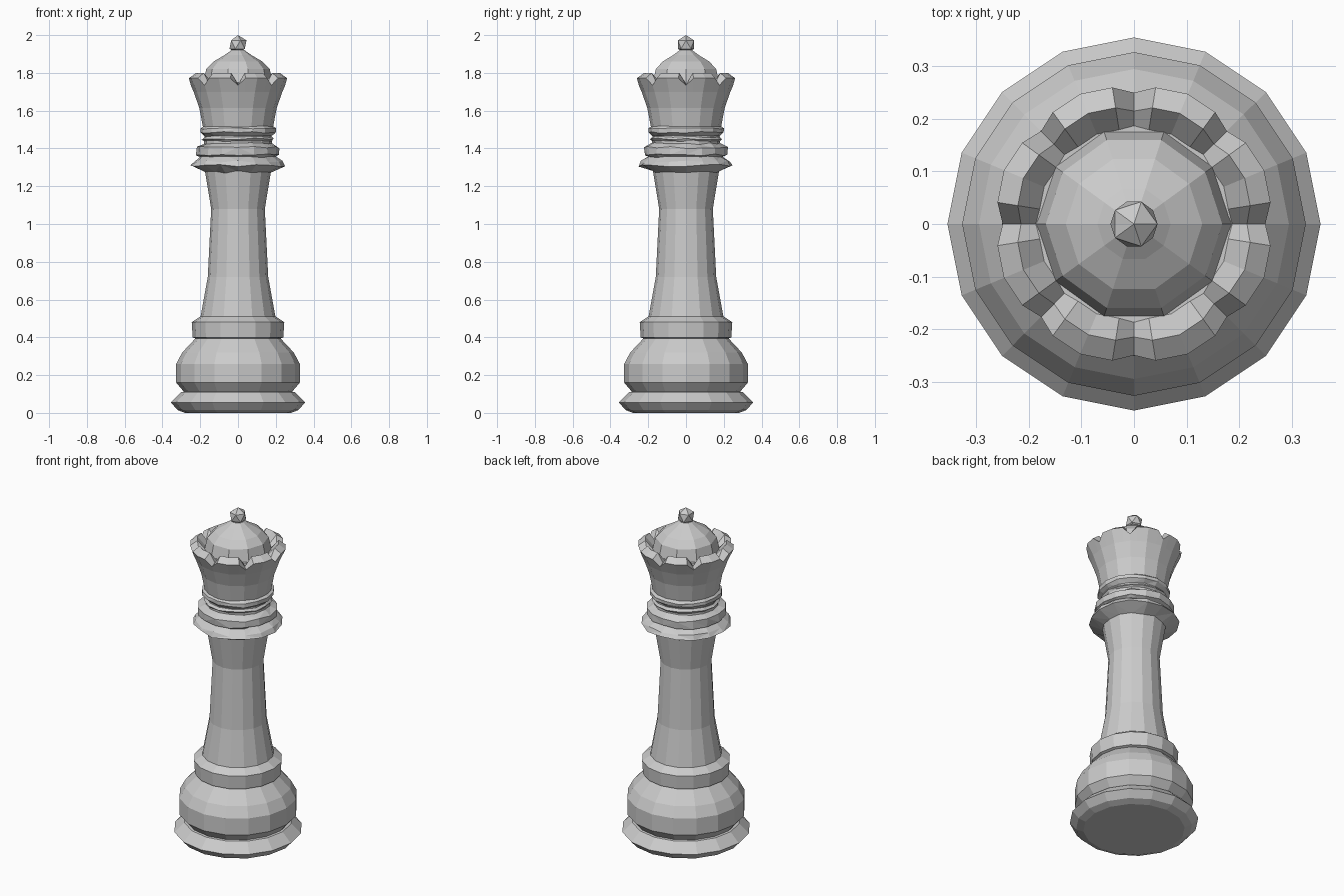
import bpy
import bmesh
import random
from math import cos, sin, pi, radians

random.seed(4)

cube = bpy.data.objects.get("Cube")
if cube:
    bpy.data.objects.remove(cube, do_unlink=True)

GREY = (0.6, 0.6, 0.6, 1.0)
stone = bpy.data.materials.new("plain grey")
stone.use_nodes = True
stone.diffuse_color = GREY
stone.node_tree.nodes["Principled BSDF"].inputs["Base Color"].default_value = GREY


def finish(bm, name):
    """Turn a bmesh into a flat shaded object with the grey material."""
    bmesh.ops.recalc_face_normals(bm, faces=bm.faces)
    mesh = bpy.data.meshes.new(name)
    bm.to_mesh(mesh)
    bm.free()
    mesh.materials.append(stone)
    obj = bpy.data.objects.new(name, mesh)
    bpy.context.collection.objects.link(obj)
    return obj


def skin(bm, rings):
    """Join closed rings of vertices and cap both ends."""
    n = len(rings[0])
    for low, high in zip(rings, rings[1:]):
        for i in range(n):
            j = (i + 1) % n
            bm.faces.new((low[i], low[j], high[j], high[i]))
    bm.faces.new(rings[0][::-1])
    bm.faces.new(rings[-1])


def lathe(name, profile, sides=16, wobble=0.0):
    """Revolve (radius, height) points; wobble makes the rings uneven."""
    bm = bmesh.new()
    rings = []
    for r, z in profile:
        ring = []
        for i in range(sides):
            a = 2 * pi * i / sides
            rr = r + random.uniform(-wobble, wobble) * 0.6
            zz = z + random.uniform(-wobble, wobble)
            ring.append(bm.verts.new((rr * cos(a), rr * sin(a), zz)))
        rings.append(ring)
    skin(bm, rings)
    if wobble:
        bmesh.ops.triangulate(bm, faces=[f for f in bm.faces if len(f.verts) == 4])
    return finish(bm, name)


# Foot and swelling base
lathe("foot", [(0.28, 0), (0.32, 0.015), (0.355, 0.055), (0.30, 0.11), (0.27, 0.115)])
lathe("base_bulge", [(0.285, 0.11), (0.327, 0.16), (0.327, 0.26), (0.295, 0.32), (0.22, 0.40)])
lathe("base_ring", [(0.215, 0.39), (0.24, 0.40), (0.245, 0.48), (0.20, 0.51)])

# Tapering column
lathe("column", [(0.20, 0.50), (0.16, 0.72), (0.142, 1.08), (0.175, 1.28)])

# Uneven collar rings under the head
lathe("collar", [(0.17, 1.275), (0.248, 1.31), (0.235, 1.33), (0.19, 1.365)], wobble=0.007)
lathe("collar_ring", [(0.18, 1.345), (0.22, 1.365), (0.22, 1.405), (0.18, 1.425)], wobble=0.006)
lathe("neck", [(0.18, 1.41), (0.178, 1.48)])
lathe("neck_band", [(0.175, 1.435), (0.19, 1.45), (0.175, 1.465)], wobble=0.004)
lathe("crown_ring", [(0.175, 1.465), (0.20, 1.485), (0.20, 1.505), (0.18, 1.52)], wobble=0.004)

# Flared crown: eight teeth split by narrow notches
columns = []
for tooth in range(8):
    for offset, raised in ((0, False), (9, True), (22.5, True), (36, True)):
        columns.append((tooth * 45 + offset, raised))


def crown_radius(angle, r):
    """Keep extra columns on the flat sides of a sixteen sided ring."""
    off_centre = angle % 22.5 - 11.25
    return r * cos(radians(11.25)) / cos(radians(off_centre))


WALL = [(0.185, 1.51), (0.205, 1.615), (0.235, 1.70)]
TOOTH = [(0.268, 1.772), (0.228, 1.80), (0.185, 1.75)]
NOTCH = [(0.25, 1.735), (0.215, 1.738), (0.187, 1.742)]

bm = bmesh.new()
crown = []
for level in range(len(WALL) + len(TOOTH)):
    ring = []
    for angle, raised in columns:
        profile = WALL + (TOOTH if raised else NOTCH)
        r, z = profile[level]
        r = crown_radius(angle, r)
        a = radians(angle)
        ring.append(bm.verts.new((r * cos(a), r * sin(a), z)))
    crown.append(ring)
skin(bm, crown)
finish(bm, "crown")

# Dome and finial
lathe("dome", [(0.188, 1.735), (0.168, 1.82), (0.13, 1.86), (0.07, 1.895), (0.035, 1.92)], sides=10)

bm = bmesh.new()
bmesh.ops.create_icosphere(bm, subdivisions=1, radius=0.05)
finial = finish(bm, "finial")
finial.location.z = 1.95
